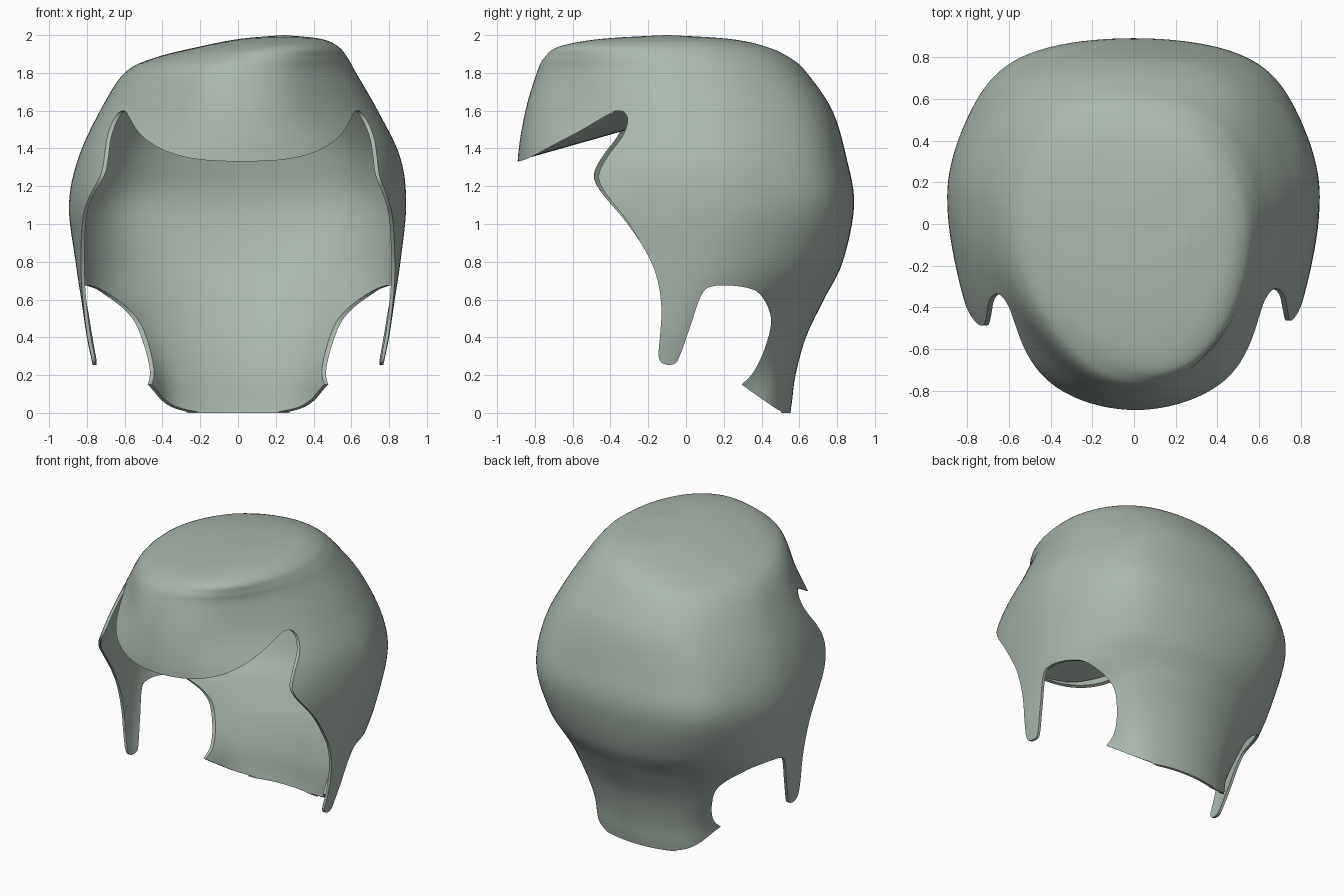
import bpy, bmesh, math

if "Cube" in bpy.data.objects:
    bpy.data.objects.remove(bpy.data.objects["Cube"])

# Horizontal sections: z, left x, right x, front y, back y, widest y,
# back pinch (negative = squarer back), front pinch (fringe more pointed)
SECTIONS = [
    (-0.08, -0.74, 0.74, -0.80, 0.54, -0.12, 0.24, -0.05),
    (0.05, -0.75, 0.75, -0.82, 0.56, -0.11, 0.23, -0.05),
    (0.20, -0.76, 0.76, -0.84, 0.58, -0.10, 0.20, -0.05),
    (0.40, -0.80, 0.80, -0.86, 0.635, -0.07, 0.10, -0.05),
    (0.60, -0.83, 0.83, -0.88, 0.73, -0.01, 0.02, -0.05),
    (0.80, -0.86, 0.86, -0.89, 0.83, 0.07, -0.22, -0.08),
    (1.10, -0.895, 0.89, -0.89, 0.89, 0.13, -0.45, -0.14),
    (1.35, -0.845, 0.86, -0.89, 0.85, 0.13, -0.40, -0.04),
    (1.60, -0.73, 0.74, -0.85, 0.775, 0.10, -0.30, 0.10),
    (1.80, -0.60, 0.625, -0.79, 0.64, 0.05, -0.20, 0.06),
    (1.88, -0.44, 0.58, -0.75, 0.55, 0.0, -0.10, 0.03),
    (1.94, -0.20, 0.53, -0.67, 0.42, -0.05, 0.0, 0.0),
    (1.98, 0.01, 0.44, -0.45, 0.23, -0.08, 0.0, 0.0),
    (2.00, 0.24, 0.25, -0.11, -0.09, -0.10, 0.0, 0.0),
]

# Lower outline in side view (y, z): fringe, temple notch, sideburn, ear arch
FACE_EDGE = [
    (-1.1, 1.33), (-0.97, 1.33), (-0.86, 1.337), (-0.70, 1.42), (-0.55, 1.50),
    (-0.45, 1.56), (-0.38, 1.597), (-0.33, 1.59), (-0.315, 1.54), (-0.345, 1.46),
    (-0.42, 1.36), (-0.468, 1.26), (-0.435, 1.17), (-0.31, 1.01), (-0.20, 0.83),
    (-0.15, 0.70), (-0.13, 0.55), (-0.138, 0.40), (-0.145, 0.30), (-0.12, 0.26),
    (-0.06, 0.26), (-0.03, 0.31), (0.02, 0.45), (0.08, 0.62), (0.14, 0.67),
    (0.28, 0.67), (0.39, 0.63), (0.45, 0.50), (0.42, 0.35), (0.36, 0.22),
    (0.295, 0.15),
]
NAPE_EDGE = [(0.295, 0.15), (0.40, 0.075), (0.50, 0.01), (0.56, 0.0), (1.1, 0.0)]

# Right half of the fringe rim (x, y, z), from the middle to the temple
FRINGE_RIM = [(0, -0.87, 1.34), (0.2, -0.82, 1.362), (0.4, -0.68, 1.44),
              (0.53, -0.50, 1.535), (0.61, -0.37, 1.60)]


def spline(pts, steps):
    """Catmull-Rom resampling of tuples of any size."""
    out = []
    for i in range(len(pts) - 1):
        p0, p1 = pts[max(i - 1, 0)], pts[i]
        p2, p3 = pts[i + 1], pts[min(i + 2, len(pts) - 1)]
        for s in range(steps):
            t = s / steps
            out.append(tuple(
                0.5 * (2 * b + (c - a) * t + (2 * a - 5 * b + 4 * c - d) * t * t
                       + (3 * b - a - 3 * c + d) * t ** 3)
                for a, b, c, d in zip(p0, p1, p2, p3)))
    return out + [pts[-1]]


def width_factor(s, c, back_pinch, front_pinch):
    """Shapes a half-ellipse: pinched or squared behind, pointed in front."""
    if s < 0:
        return 1 - front_pinch * 6.75 * s ** 4 * c ** 2
    if back_pinch > 0:
        return 1 - back_pinch * 6.75 * s ** 2 * c ** 4
    return 1 - back_pinch * s ** 4


def make_object(name, bm):
    bmesh.ops.recalc_face_normals(bm, faces=bm.faces)
    mesh = bpy.data.meshes.new(name)
    bm.to_mesh(mesh)
    bm.free()
    obj = bpy.data.objects.new(name, mesh)
    bpy.context.collection.objects.link(obj)
    return obj


def bridge(bm, lo, hi, closed):
    n = len(lo)
    for i in range(n if closed else n - 1):
        j = (i + 1) % n
        bm.faces.new((lo[i], lo[j], hi[j], hi[i]))


# Domed hair volume lofted through the sections
COLS = 128
bm = bmesh.new()
rings = []
for z, left, right, front, back, mid, pinch, fpinch in spline(SECTIONS, 6):
    cx, w = (left + right) / 2, (right - left) / 2
    ring = []
    for i in range(COLS):
        a = 2 * math.pi * i / COLS
        s, c = math.sin(a), math.cos(a)
        depth = back - mid if s > 0 else mid - front
        x = cx + w * c * width_factor(s, c, pinch, fpinch)
        ring.append(bm.verts.new((x, mid + depth * s, z)))
    rings.append(ring)
for lo, hi in zip(rings, rings[1:]):
    bridge(bm, lo, hi, True)
bm.faces.new(rings[-1])
hair = make_object("hair_shell", bm)
# make sure the crown faces up so the wall grows inward
if hair.data.polygons[-1].normal.z < 0:
    hair.data.flip_normals()

# Side-view silhouette prism that trims the fringe, sideburns and nape;
# its upper part is skewed a little as the left temple sits further forward
outline = spline(FACE_EDGE, 5)[:-1] + spline(NAPE_EDGE, 5) + [(1.1, 2.3), (-1.1, 2.3)]
bm = bmesh.new()
sides = []
for x, skew in ((-1.2, -0.03), (1.2, 0.015)):
    sides.append([bm.verts.new((x, y + skew * min(max((z - 0.9) / 0.4, 0), 1), z))
                  for y, z in outline])
    bm.faces.new(sides[-1])
bridge(bm, sides[0], sides[1], True)
trim = make_object("trim_outline", bm)
trim.hide_render = True

# Thin wall, then trim
wall = hair.modifiers.new("wall", 'SOLIDIFY')
wall.thickness = 0.018
wall.offset = -1
cut = hair.modifiers.new("trim", 'BOOLEAN')
cut.operation = 'INTERSECT'
cut.solver = 'EXACT'
cut.object = trim
bpy.context.view_layer.objects.active = hair
hair.select_set(True)
for m in ("wall", "trim"):
    bpy.ops.object.modifier_apply(modifier=m)
bpy.data.objects.remove(trim)

# Underside of the fringe, sloping up and back from the rim
half = spline(FRINGE_RIM, 5)
rim = [(-x, y, z) for x, y, z in reversed(half[1:])] + half
bm = bmesh.new()
rows = []
for v in range(9):
    t = v / 8
    rows.append([bm.verts.new((x, y + (-0.2 - y) * t,
                               z + (1.53 + 0.25 * x * x - z) * t)) for x, y, z in rim])
for lo, hi in zip(rows, rows[1:]):
    bridge(bm, lo, hi, False)
under = make_object("fringe_underside", bm)
if under.data.polygons[0].normal.z > 0:
    under.data.flip_normals()

# Smooth shading and a pale grey-green
mat = bpy.data.materials.new("grey_green")
mat.diffuse_color = (0.40, 0.48, 0.42, 1)
mat.use_nodes = True
mat.node_tree.nodes["Principled BSDF"].inputs["Base Color"].default_value = mat.diffuse_color
for obj in (hair, under):
    obj.select_set(True)
    obj.data.materials.clear()
    obj.data.materials.append(mat)
bpy.ops.object.shade_smooth_by_angle(angle=math.radians(40))
